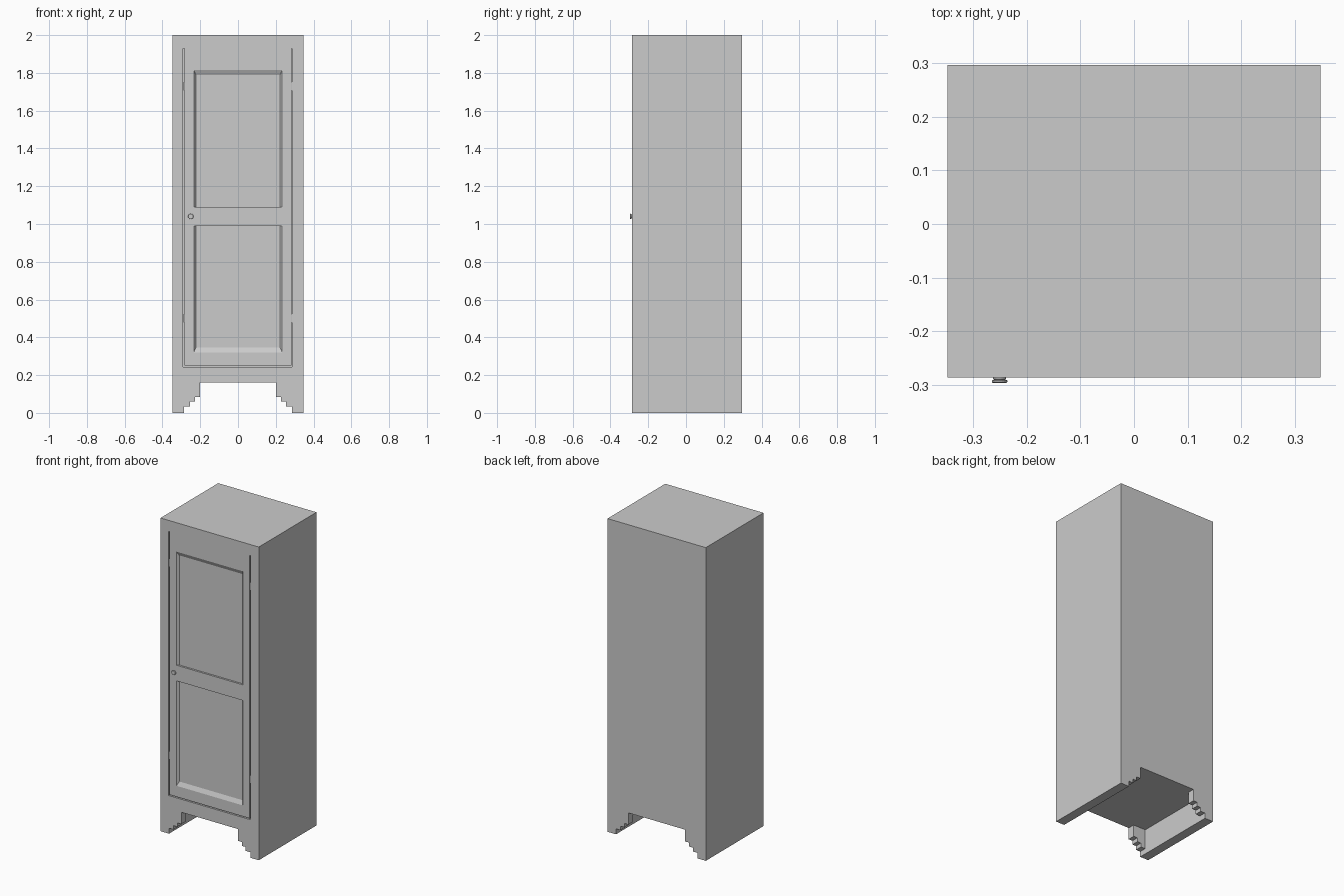
import bpy, bmesh, math

if "Cube" in bpy.data.objects:
    bpy.data.objects.remove(bpy.data.objects["Cube"])

FRONT, BACK, HALF_W, TOP = -0.286, 0.296, 0.347, 2.0


def mesh_object(name, bm):
    bmesh.ops.recalc_face_normals(bm, faces=bm.faces[:])
    me = bpy.data.meshes.new(name)
    bm.to_mesh(me)
    bm.free()
    ob = bpy.data.objects.new(name, me)
    bpy.context.collection.objects.link(ob)
    return ob


def loft(name, ring_a, ya, ring_b, yb):
    """Closed solid between two XZ outlines lying at two depths."""
    bm = bmesh.new()
    a = [bm.verts.new((x, ya, z)) for x, z in ring_a]
    b = [bm.verts.new((x, yb, z)) for x, z in ring_b]
    bm.faces.new(a)
    bm.faces.new(b[::-1])
    n = len(a)
    for i in range(n):
        bm.faces.new((a[i], b[i], b[(i + 1) % n], a[(i + 1) % n]))
    return mesh_object(name, bm)


def rect(x0, x1, z0, z1):
    return [(x0, z0), (x1, z0), (x1, z1), (x0, z1)]


def box(name, x0, x1, y0, y1, z0, z1):
    r = rect(x0, x1, z0, z1)
    return loft(name, r, y0, r, y1)


def carve(target, cutter):
    cutter.hide_render = True
    mod = target.modifiers.new("cut", 'BOOLEAN')
    mod.operation, mod.solver, mod.object = 'DIFFERENCE', 'EXACT', cutter
    bpy.context.view_layer.objects.active = target
    bpy.ops.object.modifier_apply(modifier=mod.name)
    bpy.data.objects.remove(cutter)


# Cabinet body
body = box("cabinet_body", -HALF_W, HALF_W, FRONT, BACK, 0, TOP)

# Stepped arch through the front and back aprons
steps = [(0.287, -0.1), (0.287, 0.035), (0.255, 0.035), (0.255, 0.06),
         (0.228, 0.06), (0.228, 0.085), (0.2, 0.085), (0.2, 0.16)]
arch = steps + [(-x, z) for x, z in reversed(steps)]
carve(body, loft("arch_cutter", arch, -0.5, arch, 0.5))

# Hollow between the aprons
carve(body, box("base_cutter", -0.287, 0.287, FRONT + 0.045, BACK - 0.045, -0.1, 0.16))

# Door opening
carve(body, box("opening_cutter", -0.29, 0.287, FRONT - 0.1, FRONT + 0.03, 0.243, 1.93))

# Door with two recessed, partly bevelled panels
door = box("door", -0.282, 0.282, FRONT, FRONT + 0.03, 0.25, 1.93)
for outer, inner in (((1.09, 1.815), (1.09, 1.79)), ((0.32, 0.99), (0.346, 0.99))):
    depth = 0.012
    out = rect(-0.234, 0.234, *outer)
    inn = rect(-0.223, 0.223, *inner)
    carve(door, loft("bevel_cutter", out, FRONT, inn, FRONT + depth))

# Hinges inside the side gaps
for side, x in (("left", -0.286), ("right", 0.2845)):
    for z in (0.5, 1.73):
        bpy.ops.mesh.primitive_cylinder_add(vertices=10, radius=0.004, depth=0.045,
                                            location=(x, FRONT + 0.005, z))
        bpy.context.object.name = side + "_hinge"

# Door knob: short turned profile (radius, distance from the door)
profile = [(0.012, -0.002), (0.012, 0.002), (0.0105, 0.004), (0.0145, 0.005),
           (0.0145, 0.008), (0.013, 0.0095)]
bm = bmesh.new()
rings = []
for r, d in profile:
    rings.append([bm.verts.new((-0.25 + r * math.cos(t), FRONT - d, 1.04 + r * math.sin(t)))
                  for t in (2 * math.pi * i / 20 for i in range(20))])
for lo, hi in zip(rings, rings[1:]):
    for i in range(20):
        j = (i + 1) % 20
        bm.faces.new((lo[i], lo[j], hi[j], hi[i]))
bm.faces.new(rings[0][::-1])
bm.faces.new(rings[-1])
mesh_object("door_knob", bm)
